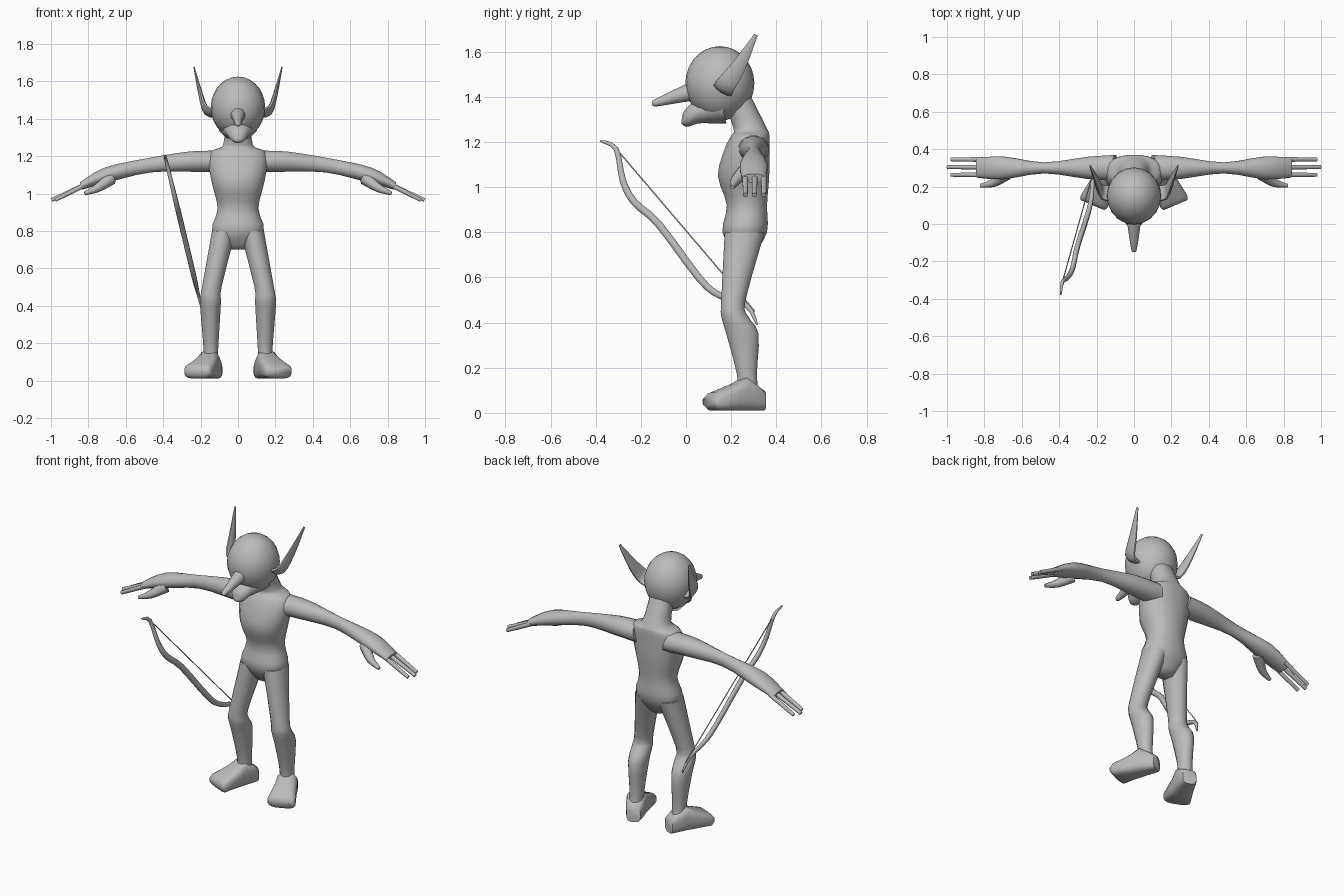
import bpy, bmesh, math
from mathutils import Vector

cube = bpy.data.objects.get("Cube")
if cube:
    bpy.data.objects.remove(cube, do_unlink=True)

grey = bpy.data.materials.new("plain grey")
grey.use_nodes = True
grey.diffuse_color = (.5, .5, .5, 1)
shader = grey.node_tree.nodes["Principled BSDF"]
shader.inputs["Base Color"].default_value = grey.diffuse_color


def finish(name, bm, sharp_angle=60):
    """Turn a bmesh into a smooth shaded object."""
    bmesh.ops.recalc_face_normals(bm, faces=bm.faces)
    mesh = bpy.data.meshes.new(name)
    bm.to_mesh(mesh)
    bm.free()
    mesh.materials.append(grey)
    obj = bpy.data.objects.new(name, mesh)
    bpy.context.collection.objects.link(obj)
    bpy.ops.object.select_all(action='DESELECT')
    obj.select_set(True)
    bpy.context.view_layer.objects.active = obj
    bpy.ops.object.shade_smooth_by_angle(angle=math.radians(sharp_angle))


def smooth(rows, steps=3):
    """Fill in a flowing curve between rows of numbers."""
    last = len(rows) - 1
    result = []
    for i in range(last):
        before, start = rows[max(i - 1, 0)], rows[i]
        end, after = rows[i + 1], rows[min(i + 2, last)]
        for step in range(steps):
            t = step / steps
            row = []
            for a, b, c, d in zip(before, start, end, after):
                bend = (2 * a - 5 * b + 4 * c - d) * t + (3 * (b - c) + d - a) * t * t
                row.append(b + t * (c - a + bend) / 2)
            result.append(row)
    return result + [list(rows[last])]


def soften(value, power):
    return math.copysign(abs(value) ** power, value)


def loft(name, rings, sides=16, power=1, mirror=1):
    """Skin rings, each given as centre and two half axes; low power is boxier."""
    bm = bmesh.new()
    loops = []
    for centre, across, along in rings:
        loop = []
        for i in range(sides):
            angle = math.tau * (i + .5) / sides
            point = (Vector(centre) + Vector(across) * soften(math.cos(angle), power)
                     + Vector(along) * soften(math.sin(angle), power))
            point.x *= mirror
            loop.append(bm.verts.new(point))
        loops.append(loop)
    for lower, upper in zip(loops, loops[1:]):
        for i in range(sides):
            j = (i + 1) % sides
            bm.faces.new((lower[i], lower[j], upper[j], upper[i]))
    bm.faces.new(loops[0])
    bm.faces.new(loops[-1])
    finish(name, bm)


def tube(name, rows, wide=(1, 0, 0), ratio=1, sides=10, mirror=1):
    """Tapered tube through rows of x, y, z, radius; ratio widens one axis."""
    points = [Vector(row[:3]) for row in rows]
    rings = []
    for i, point in enumerate(points):
        ahead = points[min(i + 1, len(points) - 1)] - points[max(i - 1, 0)]
        ahead.normalize()
        across = Vector(wide)
        across = (across - ahead * across.dot(ahead)).normalized()
        radius = rows[i][3]
        rings.append((point, across * radius * ratio, ahead.cross(across) * radius))
    loft(name, rings, sides, mirror=mirror)


# Torso and neck: height, half width, front, back
torso = smooth([(.7, .05, .22, .3), (.8, .14, .16, .36), (.92, .11, .18, .36),
                (1.05, .14, .14, .37), (1.17, .16, .17, .37), (1.23, .14, .2, .37),
                (1.26, .08, .21, .36), (1.4, .07, .16, .29)])
loft("torso", [((0, (front + back) / 2, z), (width, 0, 0), (0, (back - front) / 2, 0))
               for z, width, front, back in torso], sides=20, power=.9)

# Head
bm = bmesh.new()
bmesh.ops.create_uvsphere(bm, u_segments=20, v_segments=14, radius=.15)
bmesh.ops.scale(bm, vec=(.97, 1.02, 1.1), verts=bm.verts)
bmesh.ops.translate(bm, vec=(0, .15, 1.46), verts=bm.verts)
finish("head", bm)

# Nose and jutting chin
tube("nose", smooth([(0, .05, 1.43, .045), (0, -.02, 1.41, .034),
                     (0, -.13, 1.375, .017), (0, -.15, 1.37, .008)]))
tube("chin", smooth([(0, .16, 1.36, .08), (0, .05, 1.33, .05),
                     (0, 0, 1.295, .03), (0, -.02, 1.29, .01)]), ratio=1.35)


def build_foot(name, mirror):
    """Boxy foot turned outward: distance from heel, half width, sole, top."""
    ahead, across = Vector((.39, -.92, 0)), Vector((.92, .39, 0))
    heel = Vector((.12, .34, 0))
    rings = []
    for distance, width, sole, top in [(0, .04, .01, .1), (.03, .05, .01, .12),
                                       (.09, .06, .01, .16), (.14, .065, .01, .13),
                                       (.24, .08, .01, .09), (.26, .07, .03, .07)]:
        centre = heel + ahead * distance
        centre.z = (sole + top) / 2
        rings.append((centre, across * width, (0, 0, (top - sole) / 2)))
    loft(name, rings, power=.6, mirror=mirror)


for side, mirror in (("left", 1), ("right", -1)):
    # Flat ear sweeping outward, then up to a point
    ear = smooth([(.11, .165, 1.43, .016), (.17, .17, 1.445, .016),
                  (.2, .23, 1.53, .012), (.235, .31, 1.675, .003)])
    tube(side + "_ear", ear, wide=(0, .85, -.5), ratio=2.9, mirror=mirror)

    # Arm to the palm: x, height, half depth, half thickness
    arm = smooth([(.1, 1.17, .07, .06), (.25, 1.17, .06, .055), (.48, 1.15, .03, .038),
                  (.7, 1.1, .062, .04), (.84, 1.04, .053, .02)])
    loft(side + "_arm", [((x, .3, z), (0, depth, 0), (thick * .3, 0, thick))
                         for x, z, depth, thick in arm], mirror=mirror)

    # Three straight fingers and a thumb
    for i, label in enumerate(("front", "middle", "back")):
        y = .263 + i * .041
        tip = .997 if label == "middle" else .977
        tube(f"{side}_{label}_finger", [(.81, y, 1.05, .014), (tip, y, .965, .011)],
             wide=(0, 1, 0), sides=8, mirror=mirror)
    tube(side + "_thumb", smooth([(.68, .27, 1.08, .035), (.75, .22, 1.03, .023),
                                  (.82, .205, 1, .01)]), wide=(0, 1, 0), mirror=mirror)

    # Leg: height, x, y, half width, half depth
    leg = smooth([(.8, .075, .26, .065, .09), (.5, .14, .21, .053, .055),
                  (.43, .147, .215, .057, .06), (.35, .147, .25, .053, .073),
                  (.17, .145, .27, .04, .045), (.08, .145, .275, .04, .05)])
    loft(side + "_leg", [((x, y, z), (width, 0, 0), (0, depth, 0))
                         for z, x, y, width, depth in leg], mirror=mirror)
    build_foot(side + "_foot", mirror)


def lean(y, z, radius):
    """Place a bow point on the tilted plane the weapon hangs in."""
    return ((1.2 - z) * .24 - .39, y, z, radius)


# Bow tapering to both tips, with its string
bow = smooth([(-.38, 1.205), (-.31, 1.17), (-.28, 1.03), (-.23, .935), (-.12, .835),
              (.06, .595), (.15, .52), (.27, .475), (.315, .39)])
taper = [.004 + .014 * math.sin(math.pi * i / (len(bow) - 1)) ** .6 if 0 < i < len(bow) - 1
         else .004 for i in range(len(bow))]
tube("bow", [lean(y, z, radius) for (y, z), radius in zip(bow, taper)], ratio=.8, sides=8)
tube("bowstring", [lean(-.3, 1.16, .003), lean(.305, .45, .003)], sides=6)
